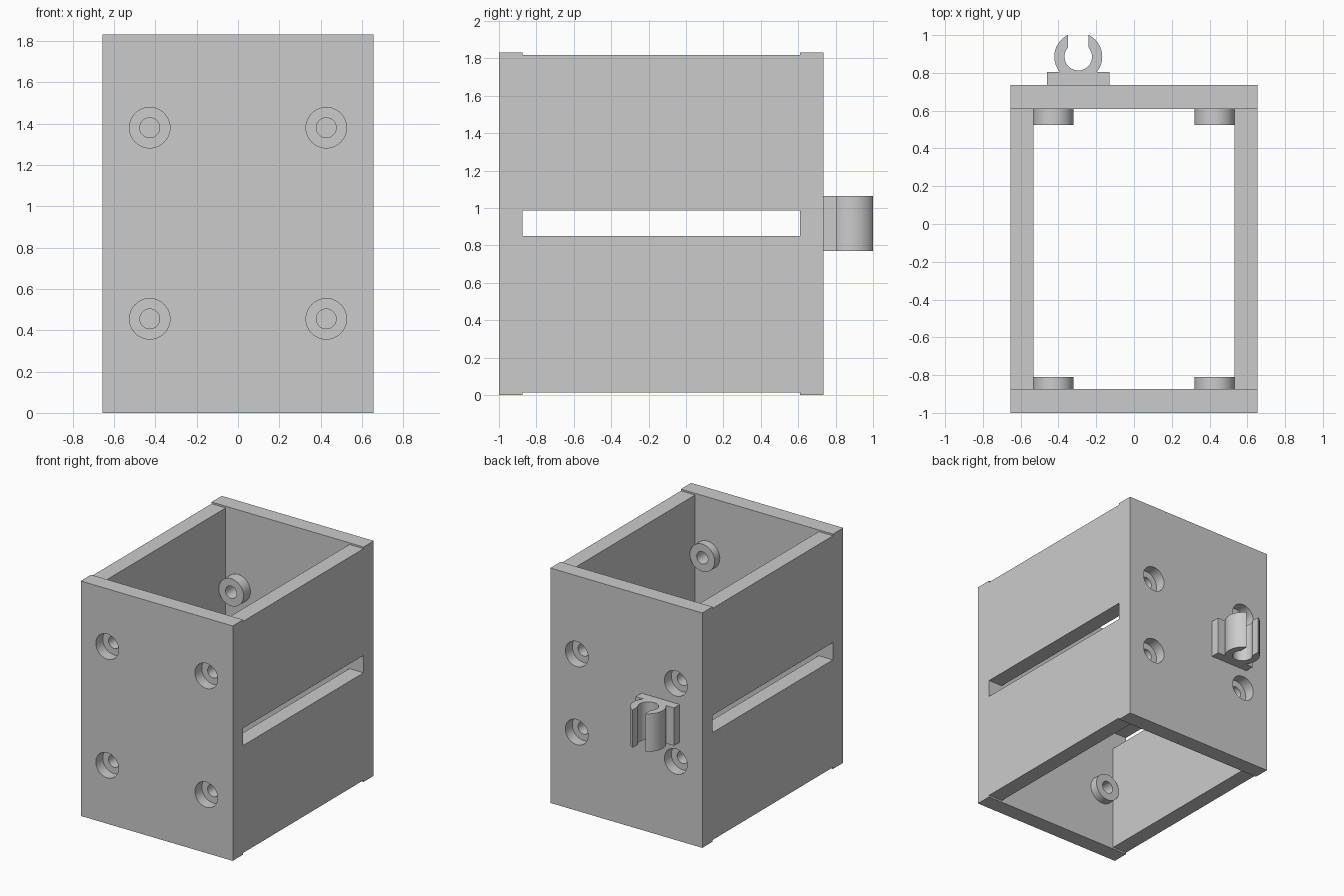
import bpy, bmesh, math
from mathutils import Matrix, Vector

if "Cube" in bpy.data.objects:
    bpy.data.objects.remove(bpy.data.objects["Cube"], do_unlink=True)

# Single plain grey material
GREY = (0.6, 0.6, 0.6, 1.0)
grey = bpy.data.materials.new("plain grey")
grey.use_nodes = True
grey.diffuse_color = GREY
grey.node_tree.nodes["Principled BSDF"].inputs["Base Color"].default_value = GREY


def finish(name, bm):
    bmesh.ops.recalc_face_normals(bm, faces=bm.faces)
    mesh = bpy.data.meshes.new(name)
    bm.to_mesh(mesh)
    bm.free()
    mesh.materials.append(grey)
    obj = bpy.data.objects.new(name, mesh)
    bpy.context.collection.objects.link(obj)
    return obj


def box(name, x, y, z):
    lo, hi = Vector((x[0], y[0], z[0])), Vector((x[1], y[1], z[1]))
    bm = bmesh.new()
    bmesh.ops.create_cube(bm, size=1, matrix=Matrix.Translation((lo + hi) / 2)
                          @ Matrix.Diagonal((hi - lo).to_4d()))
    return finish(name, bm)


def cylinder_y(name, radius, x, z, y0, y1):
    bm = bmesh.new()
    place = Matrix.Translation((x, (y0 + y1) / 2, z)) @ Matrix.Rotation(math.pi / 2, 4, "X")
    bmesh.ops.create_cone(bm, cap_ends=True, segments=48, radius1=radius, radius2=radius,
                          depth=abs(y1 - y0), matrix=place)
    return finish(name, bm)


def combine(target, tool, operation):
    mod = target.modifiers.new("combine", "BOOLEAN")
    mod.operation, mod.solver, mod.object = operation, "EXACT", tool
    bpy.context.view_layer.objects.active = target
    bpy.ops.object.modifier_apply(modifier=mod.name)
    bpy.data.objects.remove(tool, do_unlink=True)


def smooth(obj):
    bpy.ops.object.select_all(action="DESELECT")
    obj.select_set(True)
    bpy.context.view_layer.objects.active = obj
    bpy.ops.object.shade_smooth_by_angle(angle=math.radians(30))


HALF_W, INNER_W, HEIGHT = 0.655, 0.533, 1.83
FRONT, FRONT_IN, BACK_IN, BACK = -1.0, -0.873, 0.61, 0.735


def end_plate(name, outer, inner, boss_length, heights):
    """Plate with four counterbored screw holes and inner bosses."""
    plate = box(name, (-HALF_W, HALF_W), sorted((outer, inner)), (0, HEIGHT))
    way = 1 if inner > outer else -1
    boss_end = inner + way * boss_length
    for x in (-0.427, 0.427):
        for z in heights:
            combine(plate, cylinder_y("boss", 0.107, x, z, inner - way * 0.02, boss_end), "UNION")
            combine(plate, cylinder_y("bore", 0.048, x, z, outer, boss_end + way * 0.05),
                    "DIFFERENCE")
            combine(plate, cylinder_y("counterbore", 0.098, x, z, outer - way * 0.05,
                                      outer + way * 0.085), "DIFFERENCE")
    smooth(plate)


end_plate("front_plate", FRONT, FRONT_IN, 0.063, (0.455, 1.38))
end_plate("back_plate", BACK, BACK_IN, 0.085, (0.612, 1.22))

# Side walls, each split by a long horizontal slot
for side, sign in (("left", 1), ("right", -1)):
    span = sorted((sign * INNER_W, sign * HALF_W))
    box(side + "_lower_wall", span, (FRONT_IN, BACK_IN), (0.013, 0.85))
    box(side + "_upper_wall", span, (FRONT_IN, BACK_IN), (0.985, HEIGHT - 0.013))

# Holder on the back: mounting pad and open C-shaped clip
CLIP_X, CLIP_Y, Z0, Z1 = -0.295, 0.886, 0.77, 1.065
OUTER_R, INNER_R, HALF_GAP, STEPS = 0.127, 0.073, 0.055, 48
clip = box("back_clip", (-0.46, -0.13), (BACK, 0.805), (Z0, Z1))
bm = bmesh.new()
rows = []
for i in range(STEPS + 1):
    row = []
    for r in (OUTER_R, INNER_R):
        gap = math.asin(HALF_GAP / r)
        a = gap + (2 * math.pi - 2 * gap) * i / STEPS
        row.append(bm.verts.new((CLIP_X + r * math.sin(a), CLIP_Y + r * math.cos(a), Z0)))
    rows.append(row)
strip = [bm.faces.new((p[0], p[1], q[1], q[0])) for p, q in zip(rows, rows[1:])]
grown = bmesh.ops.extrude_face_region(bm, geom=strip, use_keep_orig=True)
bmesh.ops.translate(bm, vec=(0, 0, Z1 - Z0),
                    verts=[g for g in grown["geom"] if isinstance(g, bmesh.types.BMVert)])
combine(clip, finish("clip_ring", bm), "UNION")
smooth(clip)
